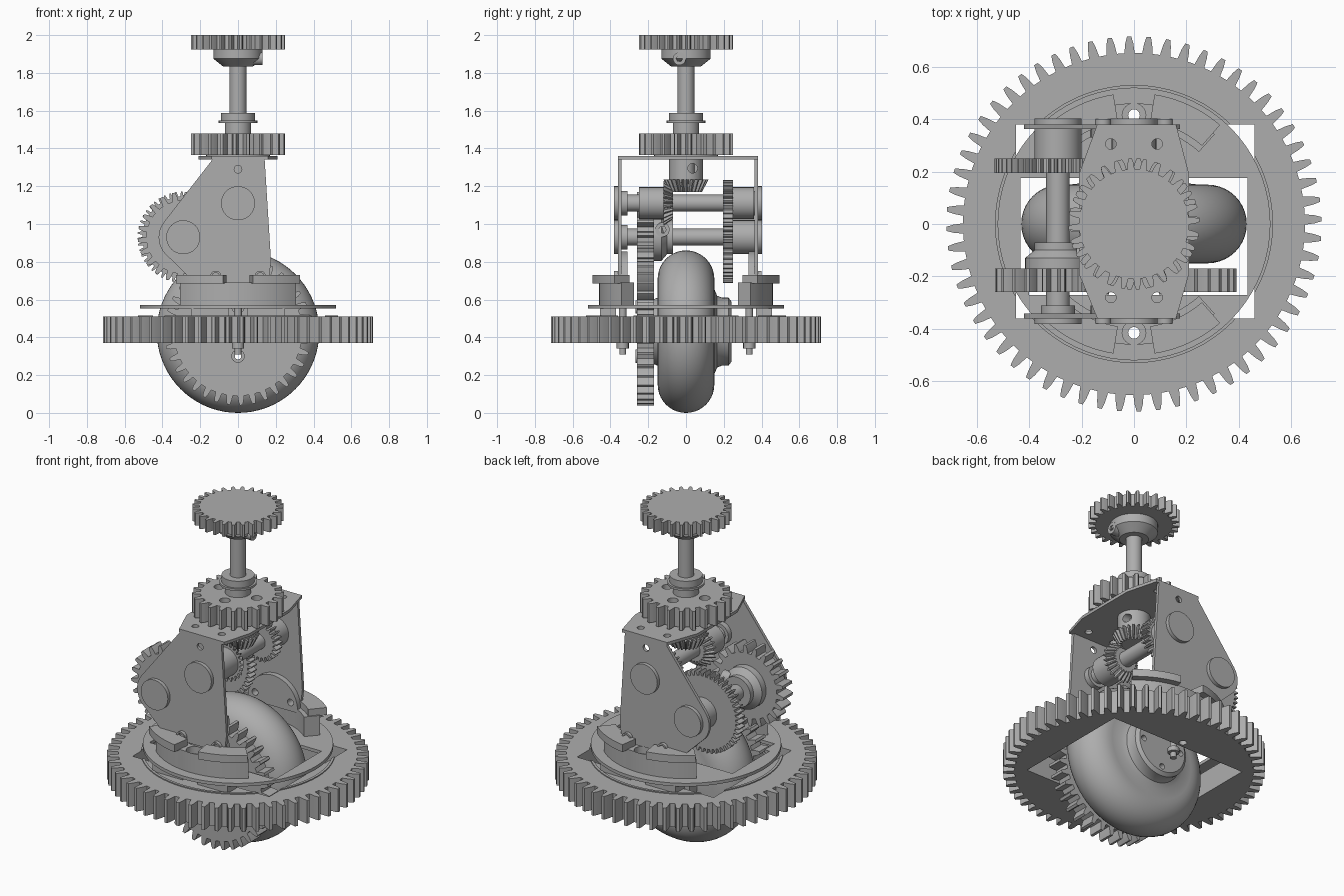
import bpy, bmesh, math

if "Cube" in bpy.data.objects:
    bpy.data.objects.remove(bpy.data.objects["Cube"], do_unlink=True)

grey = bpy.data.materials.new("machined grey")
grey.use_nodes = True
COLOUR = (0.42, 0.42, 0.42, 1)
grey.diffuse_color = COLOUR
for node in grey.node_tree.nodes:
    if node.type == "BSDF_PRINCIPLED":
        node.inputs["Base Color"].default_value = COLOUR

parts = []


def loft(name, rings, axis="z", loc=(0, 0, 0)):
    """Skin a stack of (a, b, h) rings; h runs along the axis."""
    order = {"z": lambda a, b, h: (a, b, h),
             "y": lambda a, b, h: (a, h, b),
             "x": lambda a, b, h: (h, a, b)}[axis]
    bm = bmesh.new()
    rows = [[bm.verts.new(order(*p)) for p in ring] for ring in rings]
    n = len(rows[0])
    for low, high in zip(rows, rows[1:]):
        for i in range(n):
            j = (i + 1) % n
            bm.faces.new((low[i], low[j], high[j], high[i]))
    bm.faces.new(rows[0][::-1])
    bm.faces.new(rows[-1])
    bmesh.ops.recalc_face_normals(bm, faces=bm.faces)
    mesh = bpy.data.meshes.new(name)
    bm.to_mesh(mesh)
    bm.free()
    mesh.materials.append(grey)
    obj = bpy.data.objects.new(name, mesh)
    obj.location = loc
    bpy.context.collection.objects.link(obj)
    parts.append(obj)
    return obj


def slab(name, pts, h0, h1, axis="z", loc=(0, 0, 0), taper=1.0):
    return loft(name, [[(a, b, h0) for a, b in pts],
                       [(a * taper, b * taper, h1) for a, b in pts]], axis, loc)


def arc(r, start, end, n, cx=0.0, cy=0.0):
    angles = [math.radians(start + (end - start) * i / n) for i in range(n + 1)]
    return [(cx + r * math.cos(t), cy + r * math.sin(t)) for t in angles]


def lathe(name, profile, axis="z", loc=(0, 0, 0), n=48):
    return loft(name, [[(a, b, h) for a, b in arc(r, 0, 360, n)[:-1]]
                       for r, h in profile], axis, loc)


def rod(name, r, h0, h1, axis="z", loc=(0, 0, 0), n=32):
    return lathe(name, [(r, h0), (r, h1)], axis, loc, n)


def box(name, x0, x1, y0, y1, z0, z1):
    return slab(name, [(x0, y0), (x1, y0), (x1, y1), (x0, y1)], z0, z1)


def gear(name, r, teeth, depth, h0, h1, axis="z", loc=(0, 0, 0), taper=1.0):
    pts = []
    for i in range(teeth):
        for f, rad in ((-.29, r - depth), (-.21, r - depth * .4), (-.11, r),
                       (.11, r), (.21, r - depth * .4), (.29, r - depth)):
            t = math.tau * (i + f + .25) / teeth
            pts.append((rad * math.cos(t), rad * math.sin(t)))
    return slab(name, pts, h0, h1, axis, loc, taper)


def cut(obj, *cutters):
    for c in cutters:
        mod = obj.modifiers.new("cut", "BOOLEAN")
        mod.operation, mod.solver, mod.object = "DIFFERENCE", "EXACT", c
        bpy.context.view_layer.objects.active = obj
        bpy.ops.object.modifier_apply(modifier=mod.name)
        parts.remove(c)
        bpy.data.objects.remove(c, do_unlink=True)


WHEEL = (0, 0, .43)
UPPER = (0, 0, 1.11)
LOWER = (-.29, 0, .93)

# Rolling wheel with a rounded tread and a bolted hub
tread = [(.28 + .15 * math.cos(t), .15 * math.sin(t))
         for t in [math.pi * (.5 - i / 20) for i in range(21)]]
wheel = lathe("wheel", [(.16, .24), (.18, .225), (.18, .19), (.19, .165), (.22, .152)]
              + tread + [(.18, -.15), (.17, -.175)], "y", WHEEL, 72)
wheel_gear = gear("wheel_gear", .39, 36, .05, -.26, -.17, "y", WHEEL)
for a in range(4):
    x, z = .13 * math.cos(a * math.pi / 2), .43 + .13 * math.sin(a * math.pi / 2)
    for part in (wheel, wheel_gear):
        cut(part, rod("bolt_hole", .017, -.4, .4, "y", (x, 0, z)))
    bolt = rod("hub_bolt", .035, -.268, -.255, "y", (x, 0, z))
    cut(bolt, rod("bolt_bore", .017, -.4, .4, "y", (x, 0, z)))

# Large steering ring gear with a rectangular opening
ring = gear("steering_ring_gear", .715, 60, .063, .37, .51)
cut(ring, box("opening", -.45, .46, -.36, .38, .2, .7),
    *[rod("bore", .022, .2, .7, "z", (0, s * .415, 0)) for s in (-1, 1)])
seat = rod("bearing_seat", .53, .508, .516, n=72)
cut(seat, rod("seat_bore", .515, .4, .6, n=72))
cut(seat, box("seat_opening", -.45, .46, -.36, .38, .2, .7))

# Turntable plate above the ring
plate = rod("turntable_plate", .52, .553, .572, n=72)
cut(plate, box("wheel_slot", -.433, .433, -.176, .176, .4, .7),
    box("gear_slot", -.4, .433, -.27, -.17, .4, .7),
    *[rod("bore", .022, .2, .7, "z", (0, s * .415, 0)) for s in (-1, 1)])

# Side plate outline, in x and z
side = [(.14, 1.36), (-.13, 1.36), (-.14, 1.335)] \
    + arc(.13, 142, 222, 10, LOWER[0], LOWER[2]) \
    + [(-.29, .75), (-.25, .71), (-.1, .69), (.13, .69), (.165, .72), (.175, .8)]

for s, end in ((-1, "front"), (1, "rear")):
    y = -.36 if s < 0 else .38
    # Side plate with its drilled holes
    wall = slab(end + "_side_plate", side, y, y - s * .018, "y")
    cut(wall, *[rod("hole", .02, y - .1, y + .1, "y", (x, 0, z))
                for x, z in ((0, 1.29), (-.118, .722), (.118, .722))])
    # Rounded mounting tab inside the plate
    tab = slab(end + "_mounting_tab", arc(.165, 0, 180, 24, 0, .69) +
               [(-.165, .67), (.165, .67)], y - s * .018, y - s * .05, "y")
    cut(tab, *[rod("hole", .02, y - .1, y + .1, "y", (x, 0, .722)) for x in (-.118, .118)])
    # Shaft bushings, flange outside the plate and sleeve inside
    for x, _, z in (UPPER, LOWER):
        rod(end + "_bushing", .09, y, y + s * .022, "y", (x, 0, z))
        rod(end + "_bushing_sleeve", .065, y - s * .016, y - s * .05, "y", (x, 0, z))
    # Curved clamp, its spacer and raised wings
    mid = 90 * s
    body = slab(end + "_clamp", arc(.46, mid - 42, mid + 42, 20) +
                arc(.37, mid + 42, mid - 42, 20), .57, .69)
    cut(body, rod("notch", .045, .4, .9, "z", (0, s * .415, 0)))
    for side_sign in (-1, 1):
        a, b = mid + side_sign * 9, mid + side_sign * 41
        slab(end + "_clamp_wing", arc(.5, a, b, 10) + arc(.395, b, a, 10), .685, .73)
        x0, x1 = sorted((side_sign * .05, side_sign * .25))
        y0, y1 = sorted((s * .37, s * .455))
        box(end + "_spacer", x0, x1, y0, y1, .508, .556)
        rim = rod(end + "_screw_rim", .03, y, y + s * .02, "y", (side_sign * .118, 0, .722))
        cut(rim, rod("rim_bore", .02, -.6, .6, "y", (side_sign * .118, 0, .722)))
    # Retaining screw below the ring
    lathe(end + "_retaining_screw", [(.018, .31), (.018, .34), (.032, .342),
                                     (.032, .37), (.02, .372), (.02, .56)],
          "z", (0, s * .335, 0), 16)

# Top bridge joining the side plates
bridge = slab("top_bridge", [(-.14, -.36), (.16, -.36), (.21, -.19), (.21, .19), (.16, .38),
                             (-.14, .38), (-.21, .19), (-.21, -.19)], 1.342, 1.36)
cut(bridge, *[rod("hole", .02, 1.2, 1.5, "z", (x, y, 0))
              for x in (-.088, .088) for y in (-.28, .305)])

# Upper cross shaft: bevel gear, hub and small pinion
rod("upper_shaft", .045, -.38, .4, "y", UPPER)
rod("upper_bevel_hub", .085, -.25, -.12, "y", UPPER)
gear("upper_bevel_gear", .12, 24, .022, -.12, -.07, "y", UPPER, .72)
gear("upper_pinion", .122, 24, .025, .195, .25, "y", UPPER)
rod("upper_pinion_hub", .085, .25, .36, "y", UPPER)

# Lower cross shaft: reduction gear, drive gear and hubs
rod("lower_shaft", .045, -.38, .4, "y", LOWER)
gear("reduction_gear", .242, 48, .026, .195, .25, "y", LOWER)
rod("reduction_hub", .09, .25, .365, "y", LOWER)
gear("drive_gear", .24, 22, .045, -.26, -.17, "y", LOWER)
lathe("drive_hub", [(.125, -.175), (.125, -.13), (.09, -.1), (.09, -.07)], "y", LOWER)
set_screw = rod("drive_hub_screw", .038, -.22, -.165, "x", (0, -.125, .97))
cut(set_screw, rod("socket", .02, -.18, -.1, "x", (0, -.125, .97), 6))

# Vertical input shaft with bevel gear and bearing
rod("input_shaft", .045, 1.18, 1.99)
gear("input_bevel_gear", .085, 24, .018, 1.17, 1.235, taper=1.4)
bearing = rod("input_bearing", .09, 1.235, 1.345)
cut(bearing, rod("bearing_hole", .025, 0, .3, "x", (0, .035, 1.295)))
lathe("input_collar", [(.07, 1.47), (.07, 1.535), (.102, 1.535), (.102, 1.548),
                       (.09, 1.548), (.09, 1.588)])

# Middle spur gear with lightening holes
middle = gear("middle_gear", .25, 22, .045, 1.365, 1.48)
cut(middle, *[rod("hole", .03, 1.3, 1.6, "z", (.125 * sx, .125 * sy, 0))
              for sx, sy in ((1, 0), (-1, 0), (0, 1), (0, -1))])
rod("middle_gear_washer", .17, 1.355, 1.37)

# Top spur gear with a tapered hub
gear("top_gear", .25, 28, .04, 1.925, 2.0)
lathe("top_gear_hub", [(.08, 1.835), (.13, 1.875), (.13, 1.93)])
screw = rod("top_hub_screw", .034, .06, .13, "x", (0, -.035, 1.875))
cut(screw, rod("socket", .017, .11, .2, "x", (0, -.035, 1.875), 6))

# Smooth curved faces, keep edges sharp
bpy.ops.object.select_all(action="DESELECT")
for obj in parts:
    obj.select_set(True)
bpy.context.view_layer.objects.active = parts[0]
bpy.ops.object.shade_smooth_by_angle(angle=math.radians(28))
